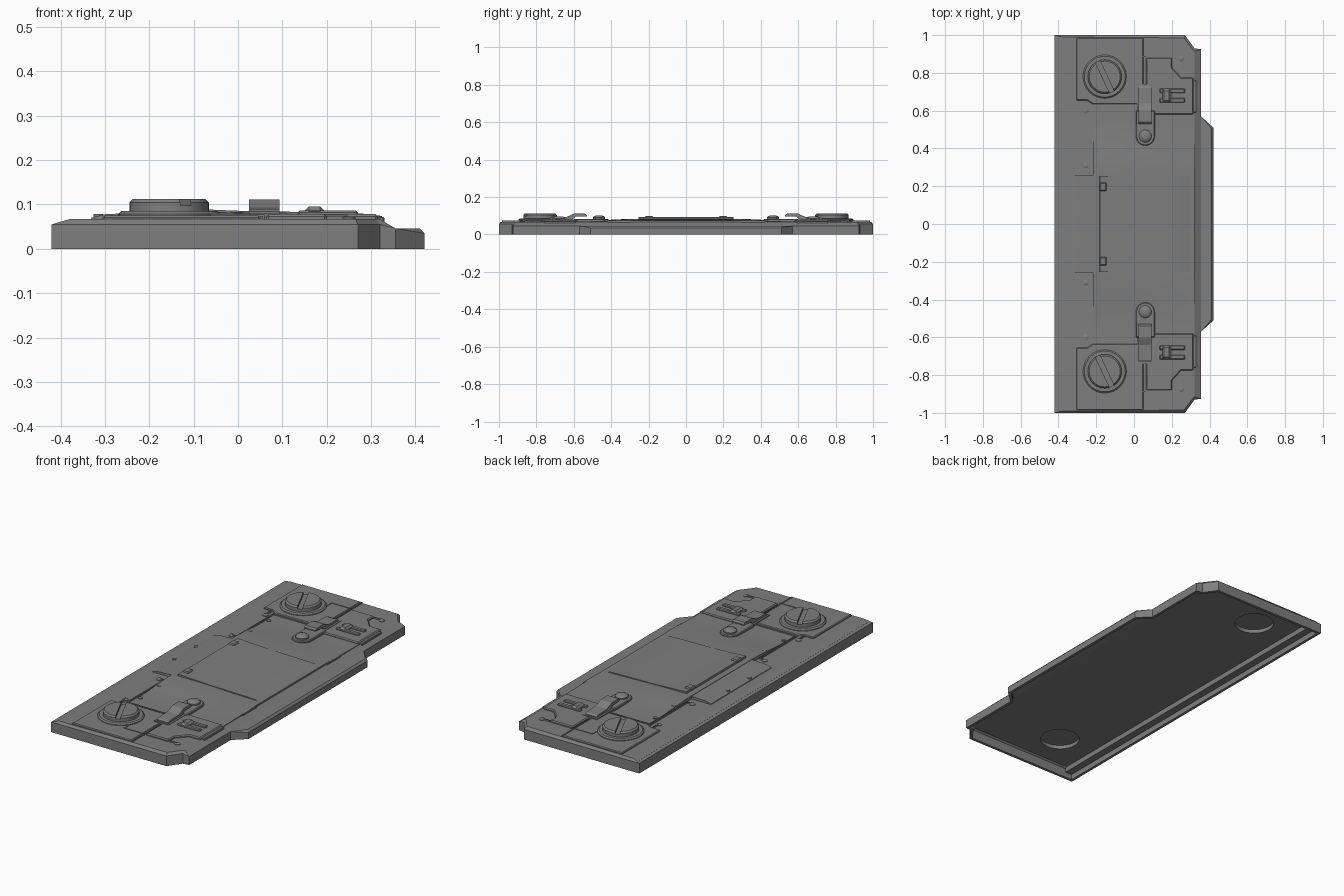
import bpy, bmesh, math
from mathutils import Matrix

cube = bpy.data.objects.get("Cube")
if cube:
    bpy.data.objects.remove(cube, do_unlink=True)

metal = bpy.data.materials.new("grey_metal")
metal.use_nodes = True
GREY = (0.21, 0.21, 0.21, 1)
metal.diffuse_color = GREY
bsdf = next(n for n in metal.node_tree.nodes if n.type == 'BSDF_PRINCIPLED')
bsdf.inputs["Base Color"].default_value = GREY


def finish(name, bm, bevel=0, smooth=False):
    bmesh.ops.recalc_face_normals(bm, faces=bm.faces)
    mesh = bpy.data.meshes.new(name)
    bm.to_mesh(mesh)
    bm.free()
    ob = bpy.data.objects.new(name, mesh)
    bpy.context.collection.objects.link(ob)
    mesh.materials.append(metal)
    bpy.context.view_layer.objects.active = ob
    bpy.ops.object.select_all(action='DESELECT')
    ob.select_set(True)
    if bevel:
        mod = ob.modifiers.new("bevel", 'BEVEL')
        mod.width, mod.segments = bevel, 1
        mod.limit_method, mod.angle_limit = 'ANGLE', math.radians(50)
    if smooth:
        bpy.ops.object.shade_smooth_by_angle(angle=math.radians(35))
    return ob


def loft(name, rings, close_loop=False, **kw):
    """Skin closed rings of equal length; cap the ends unless the loft returns to its start."""
    bm = bmesh.new()
    rows = [[bm.verts.new(p) for p in ring] for ring in rings]
    n = len(rows[0])
    pairs = list(zip(rows, rows[1:] + rows[:1]))
    for a, b in pairs if close_loop else pairs[:-1]:
        for i in range(n):
            j = (i + 1) % n
            bm.faces.new((a[i], a[j], b[j], b[i]))
    if not close_loop:
        bm.faces.new(rows[0])
        bm.faces.new(rows[-1])
    bmesh.ops.remove_doubles(bm, verts=bm.verts, dist=1e-5)
    return finish(name, bm, **kw)


def prism(name, pts, z0, z1, **kw):
    return loft(name, [[(x, y, z) for x, y in pts] for z in (z0, z1)], **kw)


def box(name, x0, x1, y0, y1, z0, z1, **kw):
    return prism(name, [(x0, y0), (x1, y0), (x1, y1), (x0, y1)], z0, z1, **kw)


def lathe(name, x, y, profile, sides=32, tube=False):
    rings = [[(x + r * math.cos(2 * math.pi * i / sides),
               y + r * math.sin(2 * math.pi * i / sides), z) for i in range(sides)]
             for r, z in profile]
    return loft(name, rings, close_loop=tube, smooth=True)


def cut(ob, cutter):
    mod = ob.modifiers.new("cut", 'BOOLEAN')
    mod.object, mod.operation, mod.solver = cutter, 'DIFFERENCE', 'EXACT'
    bpy.context.view_layer.objects.active = ob
    bpy.ops.object.modifier_apply(modifier="cut")


def mirrored(half):
    return half + [(x, -y, z) for x, y, z in reversed(half)]


# Hollow base shell with a low flange along the right edge
plan = [(-.42, 1), (.27, 1), (.32, .93), (.355, .925), (.355, .57), (.42, .51)]
heights = (.055, .055, .055, .046, .046, .035)
wall = [(x, y, z) for (x, y), z in zip(plan, heights)]
lip = wall[:5] + [(.41, .505, .046)]
shelf = wall[:5] + [(.355, .5, .046)]
deck = [(x, y, .067) for x, y in
        ((-.38, .99), (.265, .985), (.31, .925), (.32, .915), (.32, .57), (.32, .5))]
inside = [(-.405, .985), (.262, .985), (.312, .915), (.34, .91), (.34, .565), (.405, .5)]
inner_foot = [(x, y, 0) for x, y in inside]
inner_wall = [(x, y, z) for (x, y), z in zip(inside, (.05, .05, .05, .04, .04, .03))]
ceiling = [(x, y, .058) for x, y in
           ((-.38, .975), (.255, .975), (.295, .915), (.3, .905), (.3, .565), (.3, .5))]
foot = [(x, y, 0) for x, y in plan]
base = loft("base_shell", [mirrored(r) for r in
            (ceiling, inner_wall, inner_foot, foot, wall, lip, shelf, deck)])
box("underside_rail", -.405, -.365, -.985, .985, .03, .06)


# Softly swelling middle panel
def ease(t):
    t = max(0, min(1, t))
    return t * t * (3 - 2 * t)


def swell(x, y):
    return .07 + .014 * ease((.55 - abs(y)) / .28) * (1 - .6 * ease((x + .1) / .4))


bm = bmesh.new()
bmesh.ops.create_grid(bm, x_segments=16, y_segments=40, size=1)
for v in bm.verts:
    v.co.x = .0525 + .2675 * v.co.x
    v.co.y *= .62
    v.co.z = swell(v.co.x, v.co.y)
rim = [e for e in bm.edges if e.is_boundary]
skirt = bmesh.ops.extrude_edge_only(bm, edges=rim)
for v in skirt["geom"]:
    if isinstance(v, bmesh.types.BMVert):
        v.co.z = .062
finish("middle_panel", bm, smooth=True)

# Central cover and the sloped block behind it
cover = [(-.185, .066), (-.18, .094), (-.1, .09), (.02, .085), (.16, .083), (.28, .08), (.318, .068), (.318, .062)]
loft("center_cover", [[(x, y, z) for x, z in cover] for y in (-.255, .255)], smooth=True)
block = [(-.335, .062), (-.33, .07), (-.3, .078), (-.19, .083), (-.19, .062)]
loft("hinge_block", [[(x, y, z) for x, z in block] for y in (-.26, .26)])

for side, s in (("back", 1), ("front", -1)):
    def name(part):
        return f"{side}_{part}"

    def flip(pts):
        return [(x, s * y) for x, y in pts]

    # Raised corner panels
    corner = prism(name("corner_panel"), flip(
        [(-.305, .985), (.05, .985), (.05, .635), (-.22, .635), (-.25, .655), (-.305, .655)]),
        .062, .075, bevel=.004)
    prism(name("latch_panel"), flip(
        [(.064, .88), (.2, .88), (.2, .83), (.25, .775), (.315, .775), (.315, .58), (.064, .58)]),
        .062, .078, bevel=.005)
    box(name("edge_strip"), .31, .33, s * .59, s * .76, .05, .072, bevel=.003)

    # Round dial, open from below, with a diagonal slot
    dx, dy = -.155, s * .78
    hole = lathe("dial_hole", dx, dy, [(.1, -.02), (.1, .2)])
    cut(base, hole)
    cut(corner, hole)
    bpy.data.objects.remove(hole, do_unlink=True)
    lathe(name("dial_ring"), dx, dy,
          [(.115, .06), (.115, .079), (.108, .085), (.08, .085), (.08, .08), (.1, .078), (.1, .06)], tube=True)
    dial = lathe(name("dial_knob"), dx, dy, [(.09, .079), (.09, .104), (.082, .112)])
    slot = box("dial_slot", -.1, .1, -.013, .013, .098, .15)
    slot.data.transform(Matrix.Translation((dx, dy, 0)) @ Matrix.Rotation(math.radians(-65), 4, 'Z'))
    cut(dial, slot)
    bpy.data.objects.remove(slot, do_unlink=True)

    # Rounded pad, dome and lever arm
    arc = [(.06 + .05 * math.cos(a), .465 + .05 * math.sin(a))
           for a in (math.pi * (1 + i / 14) for i in range(15))]
    prism(name("lever_pad"), flip(arc + [(.11, .6), (.01, .6)]), .062, .083, bevel=.004)
    lathe(name("lever_dome"), .06, s * .465,
          [(.033, .08), (.033, .09), (.026, .098), (.012, .102)], 24)
    arm = [(.73, .07), (.73, .084), (.72, .09), (.64, .093), (.6, .111),
           (.54, .111), (.53, .104), (.53, .097), (.59, .095), (.62, .07)]
    loft(name("lever_arm"), [[(x, s * y, z) for y, z in arm] for x in (.025, .093)])
    box(name("lever_socket"), .015, .103, s * .6, s * .74, .07, .08)

    # Latch made of two bars joined by uprights
    for i, y in enumerate((.655, .705)):
        box(name(f"latch_bar_{i + 1}"), .135, .27, s * (y - .012), s * (y + .012), .07, .086, bevel=.004)
    box(name("latch_crossbar"), .15, .195, s * .645, s * .715, .07, .096, bevel=.01)

    # Pins, screws and hinge clips
    for i, (x, y) in enumerate(((-.255, .6), (-.255, .31), (.25, .875))):
        lathe(name(f"pin_{i + 1}"), x, s * y, [(.015, .06), (.015, .07), (.01, .073)], 16)
    for i, (x, y, z) in enumerate(((-.2, .55, .074), (-.2, .39, .08), (-.315, .09, .078))):
        lathe(name(f"screw_{i + 1}"), x, s * y, [(.011, .06), (.011, z)], 12)
    box(name("hinge_clip"), -.183, -.145, s * .175, s * .22, .08, .099, bevel=.005)

    # Thin raised seams linking the pins and panels
    seams = ((-.25, -.225, .307, .313), (-.228, -.222, .31, .63), (-.228, .02, .624, .63),
             (-.258, -.252, .6, .655), (.05, .056, .6, .985), (.2, .245, .872, .878),
             (-.06, .06, .885, .89), (-.063, -.057, .83, .89), (.318, .324, .3, .42))
    for i, (x0, x1, y0, y1) in enumerate(seams):
        box(name(f"seam_{i + 1}"), x0, x1, s * y0, s * y1, .062, .078 if i in (6, 7) else .074)
